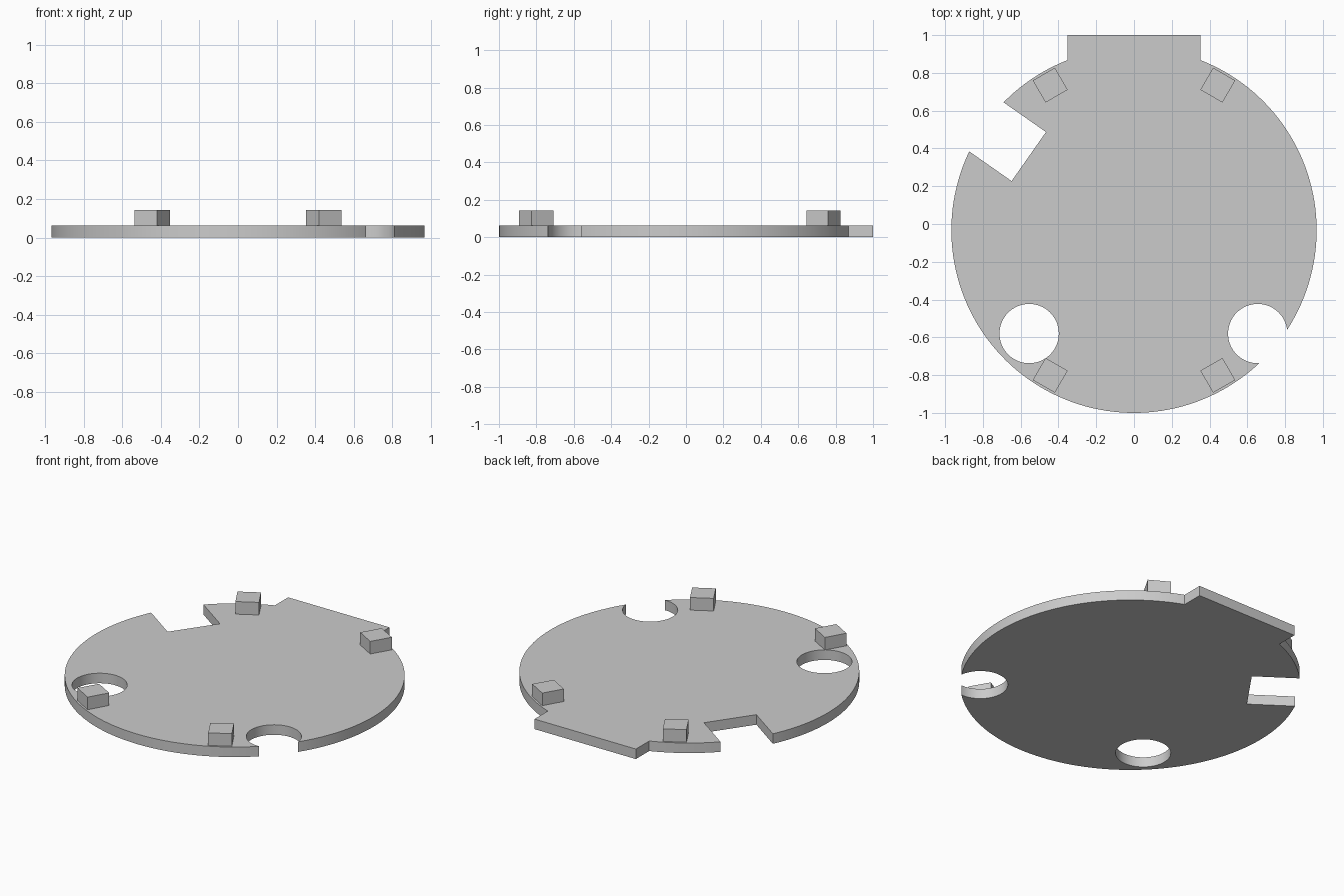
import bpy, bmesh
from math import cos, sin, radians, asin, pi
from mathutils import Matrix, Vector

if "Cube" in bpy.data.objects:
    bpy.data.objects.remove(bpy.data.objects["Cube"])

CENTRE = Vector((0, -0.033, 0))
RADIUS, THICK = 0.967, 0.063
BLOCK, BLOCK_TOP = 0.135, 0.142

grey = bpy.data.materials.new("plain_grey")
grey.use_nodes = True
colour = (0.6, 0.6, 0.6, 1)
grey.diffuse_color = colour
grey.node_tree.nodes["Principled BSDF"].inputs["Base Color"].default_value = colour


def prism(name, points, z0, z1):
    """Extrude a flat outline into a solid."""
    bm = bmesh.new()
    face = bm.faces.new([bm.verts.new((x, y, z0)) for x, y in points])
    top = bmesh.ops.extrude_face_region(bm, geom=[face])["geom"]
    bmesh.ops.translate(bm, vec=(0, 0, z1 - z0),
                        verts=[v for v in top if isinstance(v, bmesh.types.BMVert)])
    bmesh.ops.recalc_face_normals(bm, faces=bm.faces)
    mesh = bpy.data.meshes.new(name)
    bm.to_mesh(mesh)
    bm.free()
    mesh.materials.append(grey)
    obj = bpy.data.objects.new(name, mesh)
    bpy.context.collection.objects.link(obj)
    return obj


def arc(cx, cy, r, start, end, steps):
    return [(cx + r * cos(start + (end - start) * i / steps),
             cy + r * sin(start + (end - start) * i / steps)) for i in range(steps + 1)]


def turned_box(distance, angle, length, width):
    """Rectangle pointing outward from the disc centre."""
    turn = Matrix.Rotation(radians(angle), 3, "Z")
    corners = ((-1, -1), (1, -1), (1, 1), (-1, 1))
    return [(CENTRE + turn @ Vector((distance + sx * length / 2, sy * width / 2, 0))).xy
            for sx, sy in corners]


# Round plate with a square tab at the back
tab_x = 0.352
tab_angle = asin(tab_x / RADIUS)
outline = arc(CENTRE.x, CENTRE.y, RADIUS, pi / 2 + tab_angle, 2.5 * pi - tab_angle, 144)
outline += [(tab_x, 1), (-tab_x, 1)]
plate = prism("plate", outline, 0, THICK)

# Notch and two round holes, one breaking through the rim
cutters = [prism("notch_cutter", turned_box(0.93, 145, 0.5, 0.317), -0.1, 0.2)]
for name, x in (("right_hole_cutter", -0.555), ("left_hole_cutter", 0.655)):
    cutters.append(prism(name, arc(x, -0.58, 0.157, 0, 2 * pi, 64)[:-1], -0.1, 0.2))

for cutter in cutters:
    cutter.hide_render = True
    cut = plate.modifiers.new(cutter.name, "BOOLEAN")
    cut.operation = "DIFFERENCE"
    cut.solver = "EXACT"
    cut.object = cutter
bpy.context.view_layer.objects.active = plate
plate.select_set(True)
for cutter in cutters:
    bpy.ops.object.modifier_apply(modifier=cutter.name)
for cutter in cutters:
    bpy.data.objects.remove(cutter)
bpy.ops.object.shade_smooth_by_angle(angle=radians(30))

# Four small blocks near the rim
for name, angle in (("back_left_block", 60), ("back_right_block", 120),
                    ("front_right_block", 240), ("front_left_block", 300)):
    prism(name, turned_box(0.887, angle, BLOCK, BLOCK), THICK, BLOCK_TOP)
